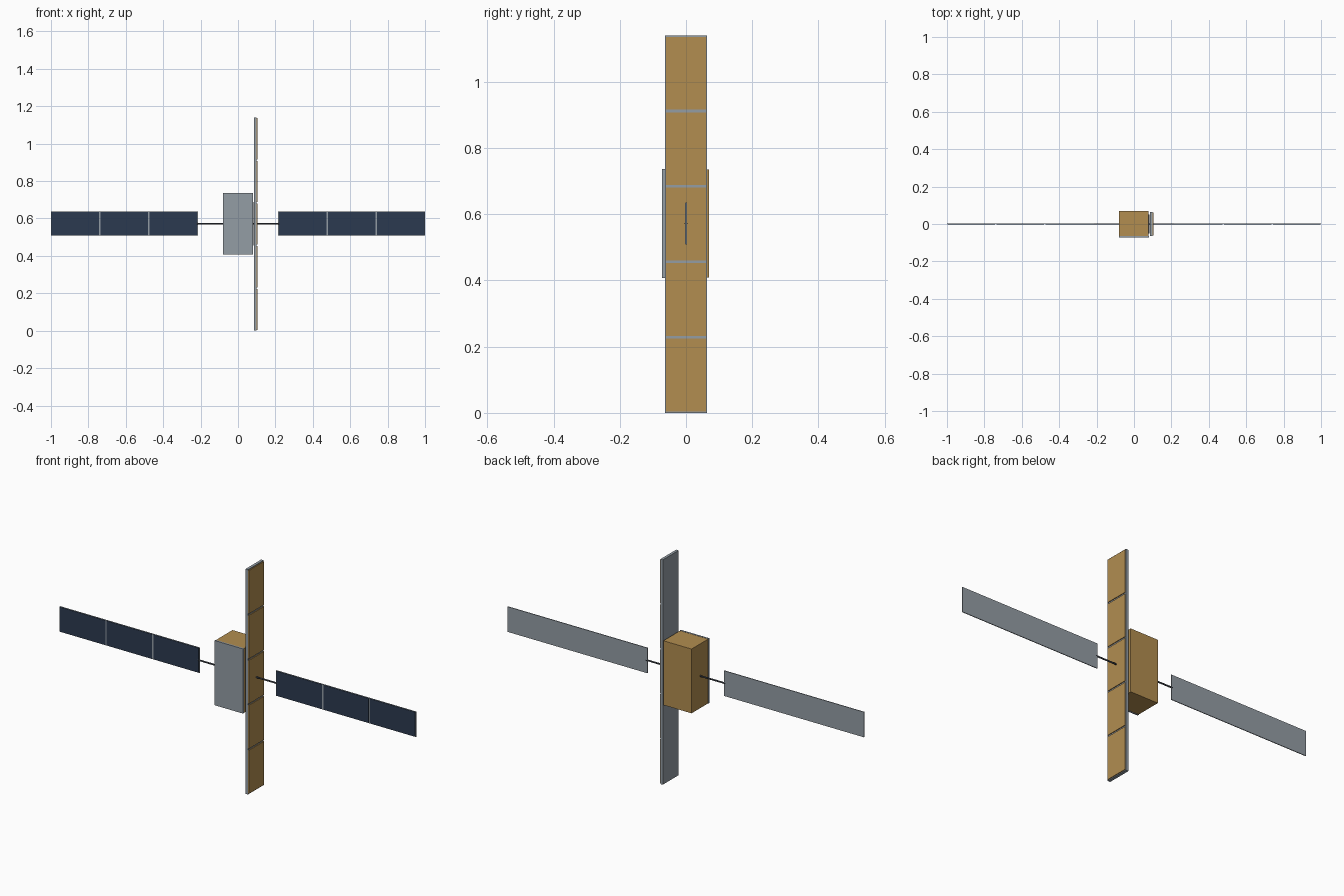
import bpy
import bmesh
from mathutils import Matrix, Vector

cube = bpy.data.objects.get("Cube")
if cube:
    bpy.data.objects.remove(cube, do_unlink=True)


def linear(c):
    c /= 255
    return c / 12.92 if c < 0.04 else ((c + 0.055) / 1.055) ** 2.4


def material(name, r, g, b):
    colour = (linear(r), linear(g), linear(b), 1)
    mat = bpy.data.materials.new(name)
    mat.use_nodes = True
    mat.diffuse_color = colour
    mat.node_tree.nodes["Principled BSDF"].inputs["Base Color"].default_value = colour
    return mat


GREY = material("panel grey", 148, 157, 165)
GOLD = material("gold foil", 178, 141, 80)
NAVY = material("solar navy", 43, 58, 80)
DARK = material("dark metal", 62, 67, 75)


def add_object(name, bm, mat):
    mesh = bpy.data.meshes.new(name)
    bm.to_mesh(mesh)
    bm.free()
    mesh.materials.append(mat)
    obj = bpy.data.objects.new(name, mesh)
    bpy.context.collection.objects.link(obj)
    return obj


def box(name, mat, x, y, z):
    """Box spanning the (low, high) pair on each axis."""
    low, high = (Vector(p) for p in zip(x, y, z))
    bm = bmesh.new()
    bmesh.ops.create_cube(bm, size=1, matrix=Matrix.Translation((low + high) / 2)
                          @ Matrix.Diagonal((high - low).to_4d()))
    return add_object(name, bm, mat)


MID = 0.572

# Foil-wrapped body with a grey radiator on the front
box("body", GOLD, (-0.08, 0.078), (-0.063, 0.07), (MID - 0.163, MID + 0.163))
box("front_radiator", GREY, (-0.081, 0.079), (-0.072, -0.063), (MID - 0.164, MID + 0.164))

# Tall antenna panel with five gold tiles on its outer face
box("antenna_mount", DARK, (0.077, 0.082), (-0.05, 0.05), (MID - 0.116, MID + 0.116))
box("antenna_panel", GREY, (0.086, 0.1), (-0.063, 0.063), (0, 2 * MID - 0.004))
pitch = 0.228
for i in range(5):
    base = i * pitch
    box(f"antenna_tile_{i + 1}", GOLD, (0.1, 0.104), (-0.061, 0.061),
        (base + 0.004, base + pitch - 0.004))

# Round boom joining both wings
bm = bmesh.new()
bmesh.ops.create_cone(bm, cap_ends=True, segments=12, radius1=0.004, radius2=0.004,
                      depth=0.45, matrix=Matrix.Translation((0, 0, MID))
                      @ Matrix.Rotation(1.5708, 4, 'Y'))
boom = add_object("wing_boom", bm, DARK)
for face in boom.data.polygons:
    face.use_smooth = len(face.vertices) == 4

# Solar wings: grey backing with three navy cell plates on the front
inner, outer = 0.215, 1.0
cell = (outer - inner) / 3
for side, sign in (("left", 1), ("right", -1)):
    def span(a, b):
        return sorted((sign * a, sign * b))

    box(f"{side}_wing", GREY, span(inner, outer), (-0.001, 0.003), (MID - 0.064, MID + 0.064))
    for i in range(3):
        start = inner + i * cell
        box(f"{side}_solar_cells_{i + 1}", NAVY, span(start + 0.004, start + cell - 0.004),
            (-0.003, -0.001), (MID - 0.062, MID + 0.062))
